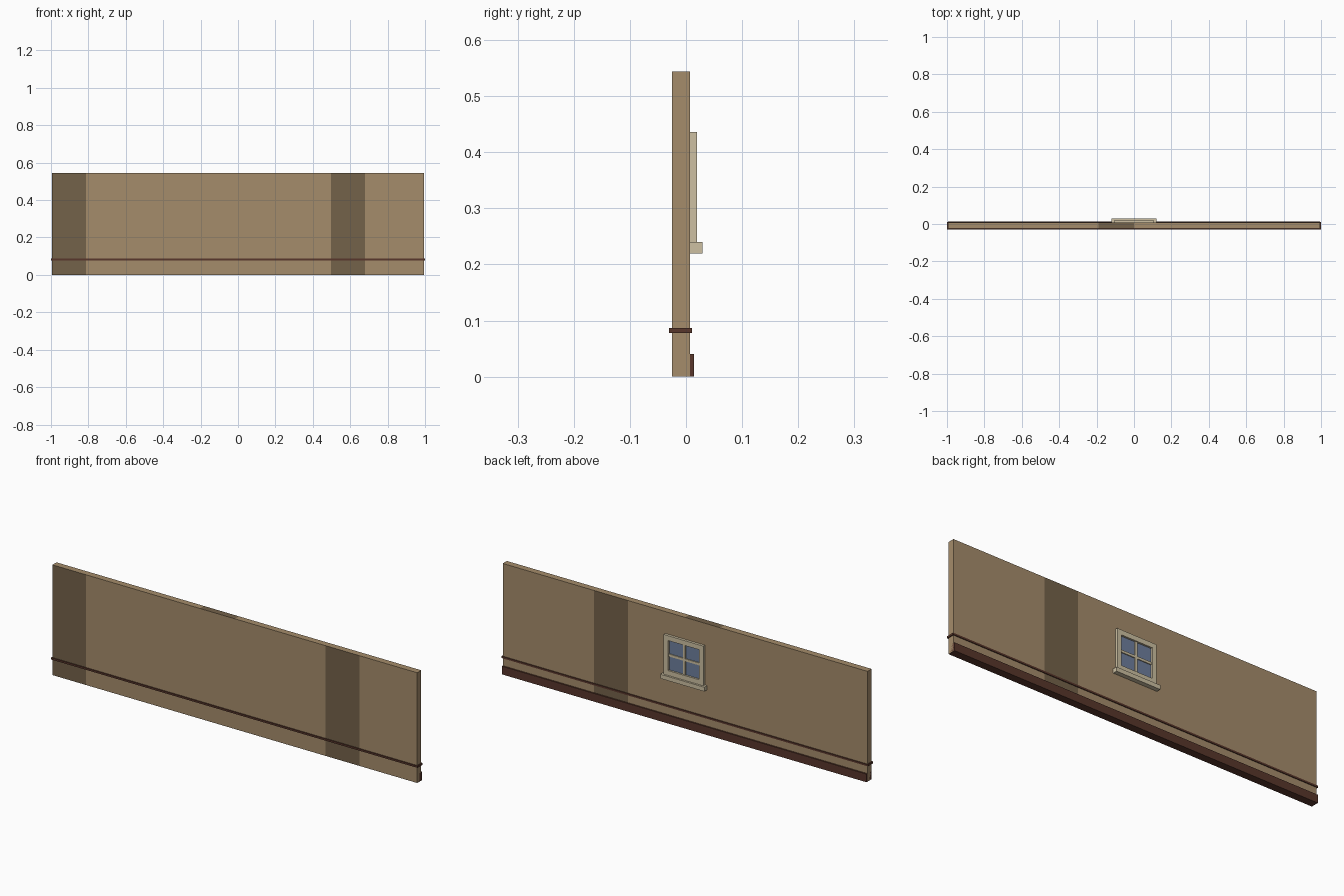
import bpy, bmesh
from mathutils import Vector

if "Cube" in bpy.data.objects:
    bpy.data.objects.remove(bpy.data.objects["Cube"])


def mat(name, rgb):
    m = bpy.data.materials.new(name)
    lin = [((c / 255 + 0.055) / 1.055) ** 2.4 for c in rgb]
    m.diffuse_color = (*lin, 1)
    m.use_nodes = True
    m.node_tree.nodes["Principled BSDF"].inputs["Base Color"].default_value = m.diffuse_color
    return m


PLASTER = mat("tan plaster", (165, 140, 107))
STAIN = mat("dark plaster", (116, 98, 74))
WOOD = mat("dark brown wood", (88, 54, 43))
CREAM = mat("cream paint", (205, 192, 162))
GLASS = mat("blue grey glass", (110, 127, 158))


def add_box(bm, x, y, z):
    verts = bmesh.ops.create_cube(bm, size=1)["verts"]
    for v in verts:
        v.co = Vector([(a + b) / 2 + c * (b - a) for c, (a, b) in zip(v.co, (x, y, z))])


def make(name, boxes, *mats):
    bm = bmesh.new()
    for b in boxes:
        add_box(bm, *b)
    me = bpy.data.meshes.new(name)
    bm.to_mesh(me)
    bm.free()
    for m in mats:
        me.materials.append(m)
    ob = bpy.data.objects.new(name, me)
    bpy.context.collection.objects.link(ob)
    return ob


BACK = 0.007  # back surface of the wall

# wall slab, cut into vertical strips so some panels can be darker
wall = make("wall", [((-0.995, 0.995), (-0.025, BACK), (0.0005, 0.544))], PLASTER, STAIN)
bm = bmesh.new()
bm.from_mesh(wall.data)
for x in (-0.812, -0.19, 0, 0.312, 0.496, 0.68):
    bmesh.ops.bisect_plane(bm, geom=bm.verts[:] + bm.edges[:] + bm.faces[:],
                           plane_co=(x, 0, 0), plane_no=(1, 0, 0))
bm.normal_update()
for f in bm.faces:
    x, n = f.calc_center_median().x, f.normal
    dark = ((n.y < -0.5 and (x < -0.812 or 0.496 < x < 0.68))
            or (n.y > 0.5 and 0.312 < x < 0.496)
            or (n.z > 0.5 and -0.19 < x < 0))
    f.material_index = int(dark)
bm.to_mesh(wall.data)
bm.free()

# rail wrapped round the wall, and the skirting board at the back
make("rail", [((-1, 1), (-0.03, 0.011), (0.078, 0.087))], WOOD)
make("skirting_board", [((-0.995, 0.995), (-0.0245, 0.0145), (0, 0.04))], WOOD)

# window on the back: frame, glazing bars, glass and sill
W, Z0, Z1, B = 0.108, 0.24, 0.436, 0.024
Y = (BACK, 0.0197)
make("window_frame", [((-W, -W + B), Y, (Z0, Z1)), ((W - B, W), Y, (Z0, Z1)),
                      ((-W + B, W - B), Y, (Z1 - B, Z1)), ((-W + B, W - B), Y, (Z0, Z0 + B))], CREAM)
zm = (Z0 + Z1) / 2
make("glazing_bars", [((-0.006, 0.006), (BACK, 0.015), (Z0 + B, Z1 - B)),
                      ((-W + B, W - B), (BACK, 0.0148), (zm - 0.006, zm + 0.006))], CREAM)
make("window_glass", [((-W + B, W - B), (BACK, 0.0105), (Z0 + B, Z1 - B))], GLASS)
make("window_sill", [((-0.12, 0.12), (BACK, 0.029), (0.219, Z0))], CREAM)
